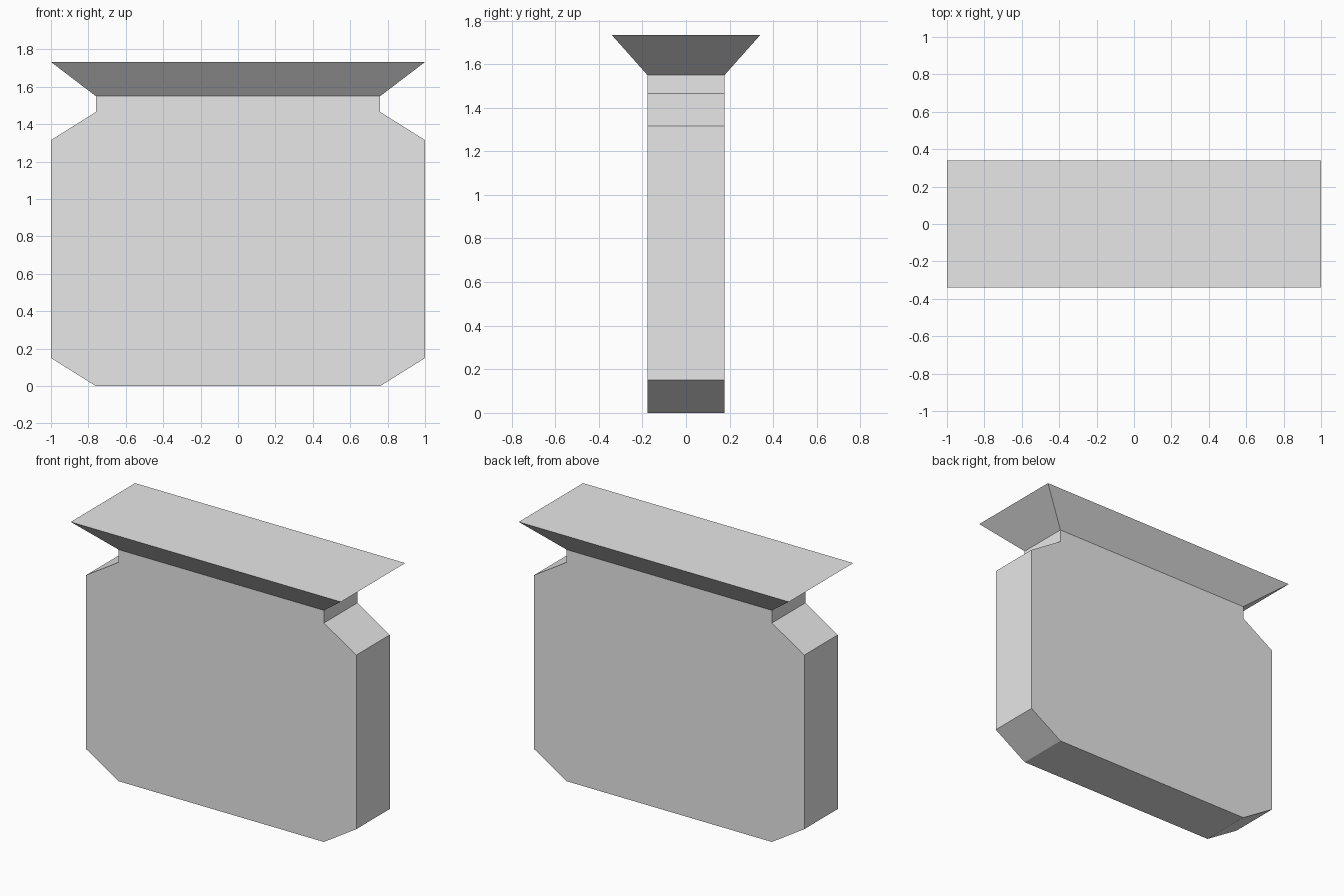
import bpy
import bmesh

cube = bpy.data.objects.get("Cube")
if cube:
    bpy.data.objects.remove(cube, do_unlink=True)

# Single plain grey
grey = bpy.data.materials.new("light_grey")
grey.use_nodes = True
colour = (0.8, 0.8, 0.8, 1)
grey.diffuse_color = colour
grey.node_tree.nodes["Principled BSDF"].inputs["Base Color"].default_value = colour

NECK_X, BODY_Y, RIM_Z = 0.76, 0.177, 1.55
TOP_X, TOP_Y, TOP_Z = 1.0, 0.34, 1.733


def finish(name, bm):
    bmesh.ops.recalc_face_normals(bm, faces=bm.faces)
    mesh = bpy.data.meshes.new(name)
    bm.to_mesh(mesh)
    bm.free()
    mesh.materials.append(grey)
    obj = bpy.data.objects.new(name, mesh)
    bpy.context.collection.objects.link(obj)
    return obj


# Flat jar body: mirrored half outline, extruded from front to back
half = [(NECK_X, 0), (1, 0.15), (1, 1.315), (NECK_X, 1.465), (NECK_X, RIM_Z)]
outline = half + [(-x, z) for x, z in reversed(half)]
bm = bmesh.new()
front = bm.faces.new([bm.verts.new((x, -BODY_Y, z)) for x, z in outline])
extruded = bmesh.ops.extrude_face_region(bm, geom=[front], use_keep_orig=True)
back = [g for g in extruded["geom"] if isinstance(g, bmesh.types.BMVert)]
bmesh.ops.translate(bm, verts=back, vec=(0, 2 * BODY_Y, 0))
finish("jar_body", bm)

# Flared rim: box widened at its top
bm = bmesh.new()
bmesh.ops.create_cube(bm, size=2)
for v in bm.verts:
    x, y, z = (TOP_X, TOP_Y, TOP_Z) if v.co.z > 0 else (NECK_X, BODY_Y, RIM_Z)
    v.co = (v.co.x * x, v.co.y * y, z)
# The underside of the rim is open where it joins the body
bmesh.ops.delete(bm, geom=[f for f in bm.faces if f.calc_center_median().z < RIM_Z + 0.01],
                 context='FACES_ONLY')
finish("flared_rim", bm)
